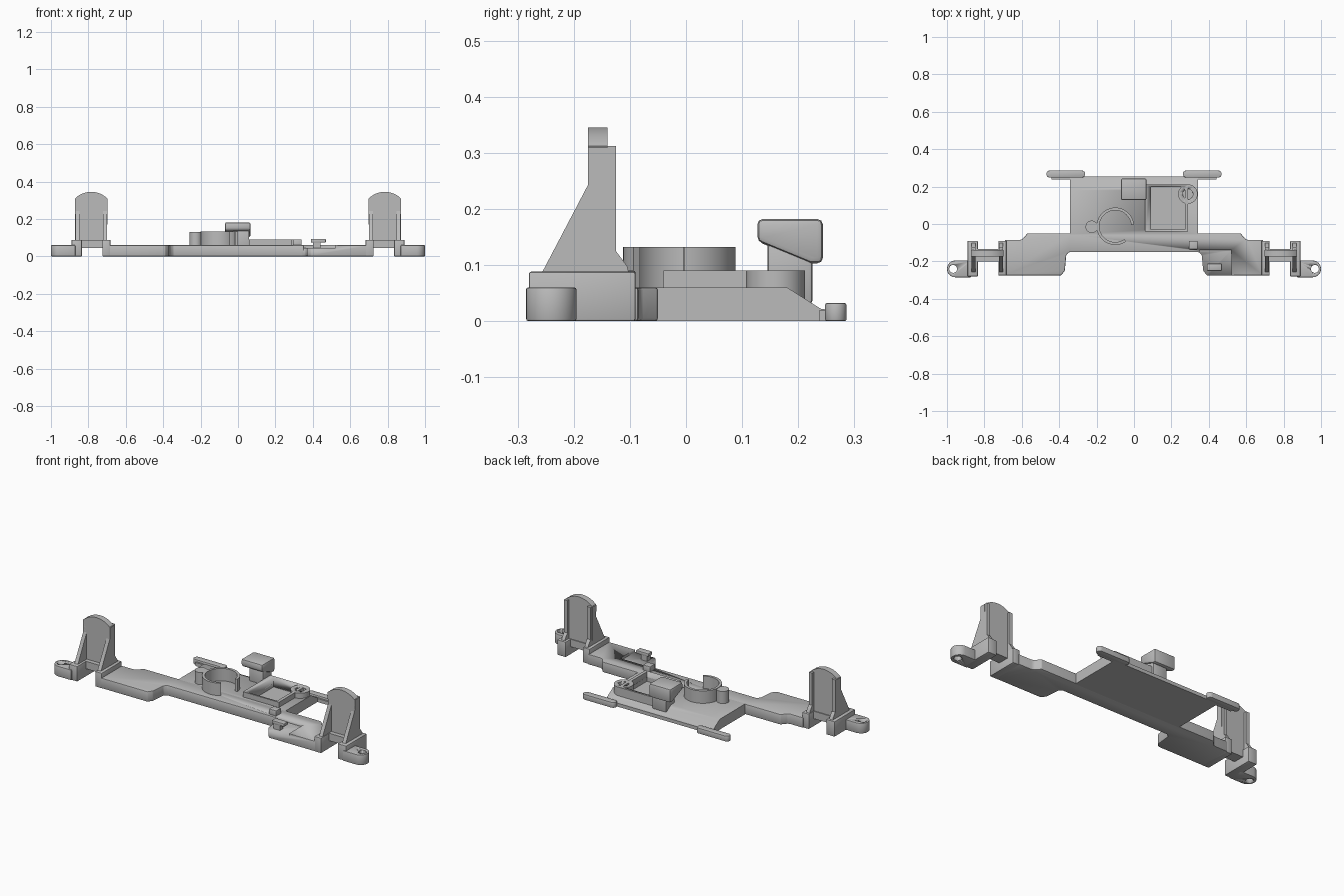
import bpy, bmesh, math
from mathutils import Vector

cube = bpy.data.objects.get("Cube")
if cube:
    bpy.data.objects.remove(cube, do_unlink=True)

grey = bpy.data.materials.new("plain grey")
grey.use_nodes = True
grey.diffuse_color = (0.5, 0.5, 0.5, 1)
grey.node_tree.nodes["Principled BSDF"].inputs["Base Color"].default_value = (0.5, 0.5, 0.5, 1)


def activate(ob):
    bpy.ops.object.select_all(action='DESELECT')
    ob.select_set(True)
    bpy.context.view_layer.objects.active = ob


def prism(name, pts, lo, hi, axis='Z', bevel=0.0):
    """Extrude a 2D outline along z (points are x, y) or along x (points are y, z)."""
    bm = bmesh.new()
    place = (lambda a, b: (a, b, lo)) if axis == 'Z' else (lambda a, b: (lo, a, b))
    step = Vector((0, 0, hi - lo)) if axis == 'Z' else Vector((hi - lo, 0, 0))
    face = bm.faces.new([bm.verts.new(place(*p)) for p in pts])
    ext = bmesh.ops.extrude_face_region(bm, geom=[face])
    bmesh.ops.translate(bm, vec=step, verts=[v for v in ext["geom"] if isinstance(v, bmesh.types.BMVert)])
    bmesh.ops.recalc_face_normals(bm, faces=bm.faces)
    me = bpy.data.meshes.new(name)
    bm.to_mesh(me)
    bm.free()
    me.materials.append(grey)
    ob = bpy.data.objects.new(name, me)
    bpy.context.collection.objects.link(ob)
    activate(ob)
    if bevel:
        mod = ob.modifiers.new("soft edges", 'BEVEL')
        mod.width, mod.segments = bevel, 2
        bpy.ops.object.modifier_apply(modifier=mod.name)
    bpy.ops.object.shade_smooth_by_angle(angle=math.radians(35))
    return ob


def box(name, x, y, z, bevel=0.0):
    x0, x1 = sorted(x)
    return prism(name, [(x0, y[0]), (x1, y[0]), (x1, y[1]), (x0, y[1])], *z, bevel=bevel)


def arc(cx, cy, r, a0, a1, n=20):
    return [(cx + r * math.cos(math.radians(a0 + (a1 - a0) * i / n)),
             cy + r * math.sin(math.radians(a0 + (a1 - a0) * i / n))) for i in range(n + 1)]


def disc(name, cx, cy, r, z):
    return prism(name, arc(cx, cy, r, 0, 352.5, 47), *z)


def cut(ob, cutter):
    mod = ob.modifiers.new("cut", 'BOOLEAN')
    mod.operation, mod.object, mod.solver = 'DIFFERENCE', cutter, 'EXACT'
    activate(ob)
    bpy.ops.object.modifier_apply(modifier=mod.name)
    bpy.data.objects.remove(cutter, do_unlink=True)


def mirror(pts):
    return pts + [(-x, y) for x, y in reversed(pts)]


# Crossbar with stepped arms
half = [(0.345, -0.15), (0.362, -0.165), (0.37, -0.25), (0.39, -0.275), (0.69, -0.275),
        (0.69, -0.085), (0.61, -0.085), (0.595, -0.08), (0.57, -0.05), (0.343, -0.05)]
crossbar = prism("crossbar", mirror(half), 0, 0.06, bevel=0.005)
cut(crossbar, box("recess", (0.35, 0.52), (-0.3, -0.14), (0.045, 0.1)))

# Centre plate with sloped back edge
plate = prism("centre_plate", [(-0.056, 0), (0.255, 0), (0.255, 0.02), (0.24, 0.022), (0.18, 0.06),
                               (-0.056, 0.06)], -0.343, 0.343, 'X')
cut(plate, box("well", (0.09, 0.272), (-0.03, 0.198), (0.035, 0.2)))

# Raised rim around the well
rim = box("well_rim", (0.06, 0.29), (-0.04, 0.212), (0.03, 0.09))
cut(rim, box("well", (0.09, 0.272), (-0.03, 0.198), (0.02, 0.2)))

# Screw boss beside the well
boss = disc("screw_boss", 0.288, 0.16, 0.052, (0.03, 0.09))
cut(boss, disc("hole", 0.288, 0.16, 0.027, (0.062, 0.2)))

# Open ring and its side pin
prism("ring_wall", arc(-0.1, -0.012, 0.1, 5, 305, 44) + arc(-0.1, -0.012, 0.085, 305, 5, 44), 0.05, 0.132)
disc("ring_pin", -0.226, -0.015, 0.033, (0.05, 0.13))

# Push button on a post
box("button_post", (-0.03, 0.06), (0.145, 0.225), (0.03, 0.14), 0.006)
prism("button", [(0.127, 0.182), (0.244, 0.182), (0.244, 0.103), (0.222, 0.103), (0.127, 0.142)],
      -0.07, 0.067, 'X', 0.01)

# Small catches on the left arm
box("catch_block", (0.293, 0.34), (-0.135, -0.09), (0.05, 0.09), 0.004)
box("hook_post", (0.4, 0.44), (-0.245, -0.215), (0.04, 0.08))
box("hook_cap", (0.39, 0.47), (-0.25, -0.212), (0.074, 0.093), 0.004)

for side, s in (("left", 1), ("right", -1)):
    # Rear tab bar with rounded ends, and its lower lip
    prism(side + "_tab", arc(s * 0.365 + 0.085, 0.267, 0.019, -90, 90, 8)
          + arc(s * 0.365 - 0.085, 0.267, 0.019, 90, 270, 8), 0, 0.032, bevel=0.003)
    box(side + "_tab_lip", (s * 0.34, s * 0.44), (0.238, 0.26), (0, 0.02))

    # Feet on both sides of the bracket gap
    box(side + "_outer_foot", (s * 0.835, s * 0.89), (-0.28, -0.09), (0, 0.088), 0.004)
    box(side + "_inner_foot", (s * 0.682, s * 0.725), (-0.275, -0.09), (0, 0.088), 0.004)

    # Screw ear
    tip = arc(0.955, -0.24, 0.045, -90, 90, 16)
    ear = prism(side + "_ear", [(s * x, y) for x, y in tip + [(0.87, -0.195), (0.87, -0.285)]], 0, 0.06, bevel=0.004)
    cut(ear, disc("hole", s * 0.967, -0.24, 0.021, (-0.1, 0.2)))

    # Upright with arched top: outline drawn in x, z, stood up along y
    arch = arc(0.785, 0.222, 0.123, 45, 135, 16)
    outline = [(s * x, z) for x, z in [(0.7, 0.045), (0.87, 0.045)] + arch]
    upright = prism(side + "_upright", outline, 0.14, 0.175)
    upright.rotation_euler.x = math.radians(90)

    # Crosspiece, back rails and sloped gussets
    box(side + "_crosspiece", (s * 0.72, s * 0.84), (-0.2, -0.135), (0.045, 0.088))
    for x0, x1 in ((0.7, 0.722), (0.848, 0.87)):
        a, b = sorted((s * x0, s * x1))
        prism(side + "_gusset", [(-0.26, 0.08), (-0.1, 0.08), (-0.105, 0.098), (-0.125, 0.125), (-0.125, 0.312),
                                 (-0.175, 0.312), (-0.175, 0.242)], a, b, 'X')
